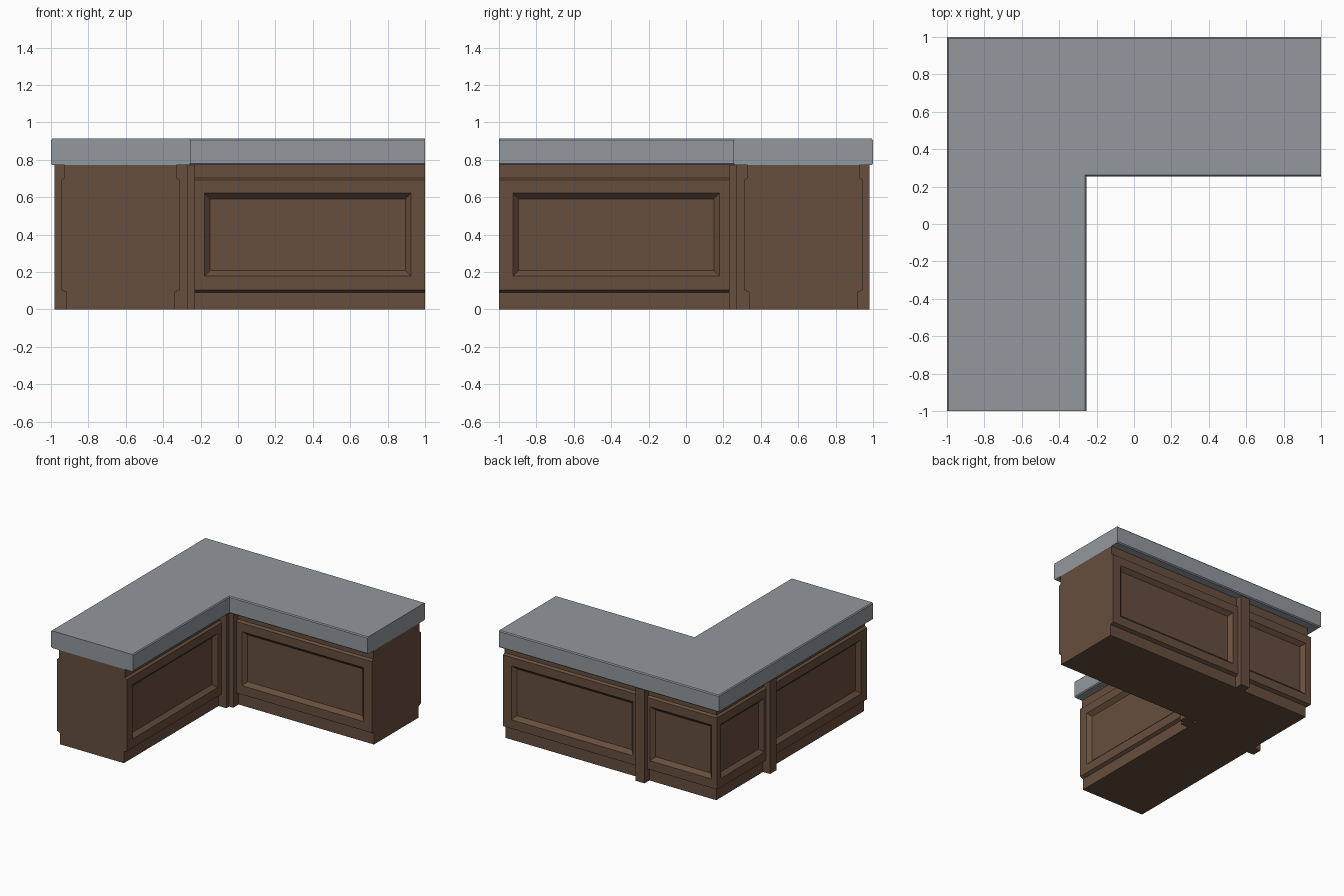
import bpy, bmesh

if "Cube" in bpy.data.objects:
    bpy.data.objects.remove(bpy.data.objects["Cube"])


def material(name, colour):
    m = bpy.data.materials.new(name)
    m.diffuse_color = (*colour, 1)
    m.use_nodes = True
    m.node_tree.nodes["Principled BSDF"].inputs["Base Color"].default_value = m.diffuse_color
    return m


wood = material("brown wood", (0.135, 0.077, 0.047))
stone = material("grey stone", (0.29, 0.315, 0.34))


def add_object(name, bm, mat):
    bmesh.ops.recalc_face_normals(bm, faces=bm.faces)
    mesh = bpy.data.meshes.new(name)
    bm.to_mesh(mesh)
    bm.free()
    ob = bpy.data.objects.new(name, mesh)
    bpy.context.collection.objects.link(ob)
    mesh.materials.append(mat)
    return ob


def loft(bm, rings):
    """Skin a stack of closed rings and cap both ends."""
    loops = [[bm.verts.new(p) for p in ring] for ring in rings]
    n = len(loops[0])
    for a, b in zip(loops, loops[1:]):
        for i in range(n):
            j = (i + 1) % n
            bm.faces.new((a[i], a[j], b[j], b[i]))
    bm.faces.new(loops[0][::-1])
    bm.faces.new(loops[-1])


def l_ring(d, z):
    """L outline whose long sides are inset by d; the two arm ends stay put."""
    o, i = 1 - d, 0.255 + d
    return [(-o, -1, z), (-i, -1, z), (-i, i, z), (1, i, z), (1, o, z), (-o, o, z)]


def l_shape(name, profile, mat):
    bm = bmesh.new()
    loft(bm, [l_ring(d, z) for d, z in profile])
    return add_object(name, bm, mat)


def swap(p):
    """Reflect across the diagonal, taking one arm onto the other."""
    return (-p[1], -p[0], p[2])


# Stone worktop with slightly eased long edges
l_shape("countertop", [(0.008, 0.772), (0, 0.78), (0, 0.905), (0.007, 0.913)], stone)

# Cabinet: recessed plinth, main wall, recessed frieze
body = l_shape("cabinet", [(0.082, 0), (0.082, 0.092), (0.055, 0.105), (0.055, 0.692),
                           (0.073, 0.704), (0.073, 0.773)], wood)

# Sunken panels with sloped borders, on both arms
PANELS = [(-0.18, 0.925, 0.31, 1),
          (-0.18, 0.925, 0.945, -1),
          (-0.895, -0.335, 0.945, -1)]
bm = bmesh.new()
for u0, u1, y, inward in PANELS:
    rings = []
    for depth in (-0.01, 0.03):
        a, b, lo, hi = u0 + depth, u1 - depth, 0.178 + depth, 0.622 - depth
        yy = y + inward * depth
        rings.append([(a, yy, lo), (b, yy, lo), (b, yy, hi), (a, yy, hi)])
    loft(bm, rings)
    loft(bm, [[swap(p) for p in r] for r in rings])
cutter = add_object("panel_cutter", bm, wood)
cutter.hide_render = True
mod = body.modifiers.new("panels", "BOOLEAN")
mod.operation = "DIFFERENCE"
mod.solver = "EXACT"
mod.object = cutter
deps = bpy.context.evaluated_depsgraph_get()
carved = bpy.data.meshes.new_from_object(body.evaluated_get(deps))
body.modifiers.clear()
body.data = carved
bpy.data.objects.remove(cutter)

# Pilasters on the inner and outer side of each arm
for side, y0, y1 in (("inner", 0.267, 0.4), ("outer", 0.85, 0.982)):
    bm = bmesh.new()
    rings = [[(-0.31, y0, z), (-0.23, y0, z), (-0.23, y1, z), (-0.31, y1, z)]
             for z in (0, 0.773)]
    loft(bm, rings)
    loft(bm, [[swap(p) for p in r] for r in rings])
    add_object(side + "_pilasters", bm, wood)
